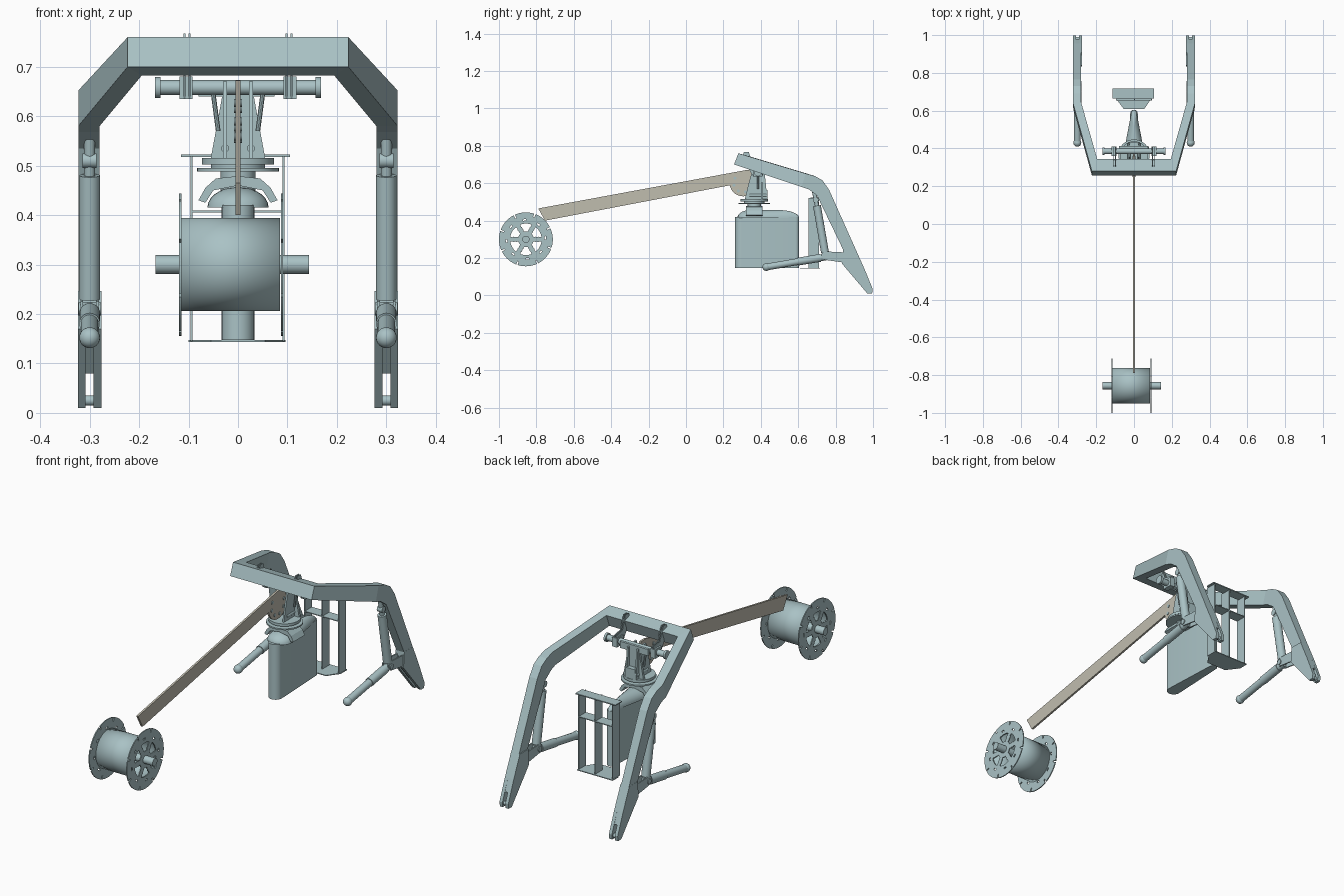
import bpy, bmesh, math
from mathutils import Vector

if "Cube" in bpy.data.objects:
    bpy.data.objects.remove(bpy.data.objects["Cube"])


def material(name, rgb):
    m = bpy.data.materials.new(name)
    m.use_nodes = True
    m.diffuse_color = (*rgb, 1)
    m.node_tree.nodes["Principled BSDF"].inputs["Base Color"].default_value = (*rgb, 1)
    return m


STEEL = material("pale teal steel", (0.40, 0.54, 0.56))
BLADE = material("warm grey blade", (0.53, 0.51, 0.43))


def finish(name, bm, mat=STEEL, smooth=False):
    bmesh.ops.recalc_face_normals(bm, faces=bm.faces)
    me = bpy.data.meshes.new(name)
    bm.to_mesh(me)
    bm.free()
    me.materials.append(mat)
    ob = bpy.data.objects.new(name, me)
    bpy.context.collection.objects.link(ob)
    if smooth:
        bpy.ops.object.select_all(action="DESELECT")
        ob.select_set(True)
        bpy.context.view_layer.objects.active = ob
        bpy.ops.object.shade_smooth_by_angle(angle=math.radians(35))
    return ob


def loft(name, rings, mat=STEEL, smooth=False):
    """Skin a row of closed rings and cap both ends."""
    bm = bmesh.new()
    rows = [[bm.verts.new(p) for p in ring] for ring in rings]
    n = len(rows[0])
    for a, b in zip(rows, rows[1:]):
        for i in range(n):
            j = (i + 1) % n
            bm.faces.new((a[i], a[j], b[j], b[i]))
    bm.faces.new(rows[0])
    bm.faces.new(rows[-1])
    return finish(name, bm, mat, smooth)


def prism(name, pts, axis, lo, hi, mat=STEEL, smooth=False):
    """Extrude an outline along one axis (outline uses the other two)."""
    def place(p, d):
        q = list(p)
        q.insert("xyz".index(axis), d)
        return q
    return loft(name, [[place(p, d) for p in pts] for d in (lo, hi)], mat, smooth)


def box(name, x0, x1, y0, y1, z0, z1):
    return prism(name, [(x0, y0), (x1, y0), (x1, y1), (x0, y1)], "z", z0, z1)


def rod(name, a, b, r, seg=24, mat=STEEL):
    a, b = Vector(a), Vector(b)
    q = (b - a).to_track_quat("Z", "Y")
    ring = [q @ Vector((r * math.cos(t), r * math.sin(t), 0))
            for t in (math.tau * i / seg for i in range(seg))]
    return loft(name, [[p + c for p in ring] for c in (a, b)], mat, True)


def ball(name, c, r):
    bm = bmesh.new()
    bmesh.ops.create_uvsphere(bm, u_segments=20, v_segments=12, radius=r)
    bmesh.ops.translate(bm, verts=bm.verts, vec=c)
    return finish(name, bm, smooth=True)


# Main bent frame: outer x, inner x, outer y, inner y, outer z, inner z, drop y, drop z
stations = [
    (.223, .195, .28, .345, .76, .742, -.023, -.06),
    (.323, .28, .64, .645, .652, .652, -.022, -.072),
    (.323, .28, .69, .69, .638, .638, -.035, -.07),
    (.323, .28, .73, .73, .615, .615, -.05, -.065),
    (.323, .28, .765, .765, .565, .565, -.065, -.03),
    (.323, .28, .908, .908, .245, .245, -.068, 0)]


def section(s, sx):
    xo, xi, yo, yi, zo, zi, dy, dz = s
    return [(sx * xo, yo, zo), (sx * xi, yi, zi),
            (sx * xi, yi + dy, zi + dz), (sx * xo, yo + dy, zo + dz)]


loft("main_frame", [section(s, -1) for s in reversed(stations)]
     + [section(s, 1) for s in stations])

# Feet, lift cylinders, outriggers and axle clamps on both sides
foot = [(.84, .247), (.834, .17), (.97, .01), (.995, .01), (.998, .035), (.955, .14), (.907, .247)]
core = [(.84, .247), (.836, .18), (.92, .08), (.978, .08), (.955, .14), (.907, .247)]
lug = [(.725, .20), (.745, .19), (.85, .175), (.85, .23), (.75, .235), (.725, .225)]
clamp = [(.305, .752), (.31, .767), (.335, .767), (.36, .70), (.41, .69), (.41, .635),
         (.36, .635), (.33, .685)]
for side, s in (("left", 1), ("right", -1)):
    x = .30 * s
    for k, d in enumerate((-.016, .016)):
        prism(f"{side}_foot_plate_{k}", foot, "x", x + d - .008, x + d + .008)
        prism(f"{side}_lug_{k}", lug, "x", x + d - .003, x + d + .003)
        xc = .103 * s + d * .3
        prism(f"{side}_clamp_plate_{k}", clamp, "x", xc - .002, xc + .002)
    prism(f"{side}_foot_core", core, "x", x - .02, x + .02)
    rod(f"{side}_toe_pin", (x - .02, .98, .025), (x + .02, .98, .025), .01)
    rod(f"{side}_cylinder_barrel", (x, .70, .48), (x, .743, .23), .021)
    rod(f"{side}_cylinder_rod", (x, .685, .555), (x, .70, .48), .011)
    rod(f"{side}_cylinder_eye", (x - .014, .693, .51), (x + .014, .693, .51), .015)
    rod(f"{side}_knee_pin", (x - .023, .745, .21), (x + .023, .745, .21), .013)
    rod(f"{side}_outrigger", (x, .755, .207), (x, .43, .152), .018)
    rod(f"{side}_outrigger_sleeve", (x, .72, .201), (x, .60, .181), .021)
    ball(f"{side}_outrigger_tip", (x, .43, .152), .021)
    rod(f"{side}_axle_cap", (.157 * s, .385, .658), (.168 * s, .385, .658), .021)
    box(f"{side}_axle_block", .105 * s - .013, .105 * s + .013, .36, .41, .635, .68)
rod("hanger_axle", (-.16, .385, .658), (.16, .385, .658), .015)

# Hanging head bracket
face = [(-.055, .515), (.055, .515), (.032, .64), (.074, .64), (.074, .672),
        (-.08, .672), (-.08, .64), (-.032, .64)]
prism("head_face_plate", face, "y", .40, .412)
cheek = [(.315, .515), (.435, .515), (.42, .66), (.355, .67), (.335, .60)]
for s in (-1, 1):
    prism("head_cheek", cheek, "x", .026 * s - .004, .026 * s + .004)
    rod("head_strut", (.05 * s, .385, .645), (.04 * s, .385, .57), .005, 10)
    rod("head_roller", (.026 * s, .34, .535), (.026 * s, .43, .535), .008, 12)
box("drive_motor", -.024, .024, .412, .435, .515, .565)

# Slewing ring and gripping yoke
for name, z0, z1, r in (("upper_ring", .502, .515, .073), ("ring_plate", .488, .495, .083),
                        ("ring_spacer", .495, .502, .055), ("swivel_neck", .45, .488, .035)):
    rod(name, (0, .365, z0), (0, .365, z1), r, 40)
arm = [(.0, .479), (.045, .474), (.066, .455), (.08, .43), (.066, .425), (.05, .45), (.0, .46)]
for s in (-1, 1):
    prism("yoke_arm", [(s * px, pz) for px, pz in arm], "y", .32, .41)


# Slim container with a domed teardrop cap
def plan(width, front, rear, rear_width, n=14):
    ring = []
    for w, yc, a0 in ((width, front + width, math.pi), (rear_width, rear - rear_width, 0)):
        ring += [(w * math.cos(a0 + math.pi * i / n), yc + w * math.sin(a0 + math.pi * i / n))
                 for i in range(n + 1)]
    return ring


prism("container", plan(.033, .262, .605, .02), "z", .147, .42, smooth=True)
cap_rings = []
for i in range(7):
    a = math.radians(80) * i / 6
    k = math.cos(a)
    cap_rings.append([(px * k, .40 + (py - .40) * (.45 + .55 * k), .415 + .042 * math.sin(a))
                      for px, py in plan(.062, .275, .605, .014)])
loft("container_cap", cap_rings, smooth=True)

# Rear ladder rack of thin plates
for x in (-.094, .002, .092):
    box("rack_upright", x - .002, x + .002, .655, .711, .145, .52 if x else .41)
box("rack_top", -.115, .105, .665, .717, .518, .523)
box("rack_shelf", -.094, .092, .655, .711, .405, .409)
prism("rack_base", [(-.1, .717), (.096, .717), (.096, .67), (.055, .61), (-.055, .61), (-.1, .67)],
      "z", .143, .147)

# Long blade with a rounded root
arc = [(.305 + .072 * math.cos(a), .602 + .072 * math.sin(a))
       for a in (math.radians(195 + 11 * i) for i in range(15))]
prism("blade", [(-.79, .465), (-.754, .40), (.235, .589)] + arc + [(.36, .67), (.33, .672)],
      "x", -.005, .005, BLADE)
for i in range(6):
    a = math.radians(150 + 45 * i)
    y, z = .305 + .05 * math.cos(a), .602 + .05 * math.sin(a)
    rod("blade_bolt", (-.008, y, z), (.008, y, z), .008, 12)

# Cable reel
CY, CZ = -.856, .30


def flange(name, x):
    """Disc with six windows, small bolt holes and rim slots."""
    seg, radii = 120, (.018, .042, .055, .07, .084, .1, .108, .125, .144)
    bm = bmesh.new()
    rows = [[bm.verts.new((x, CY + r * math.cos(math.tau * i / seg),
                           CZ + r * math.sin(math.tau * i / seg))) for i in range(seg)]
            for r in radii]
    for k in range(len(radii) - 1):
        for i in range(seg):
            off = abs(i % 20 - 9.5)
            window = 1 <= k <= 3 and off < 4 + k
            hole = k == 5 and i % 15 < 3
            slot = k == 7 and i % 15 == 8
            if not (window or hole or slot):
                j = (i + 1) % seg
                bm.faces.new((rows[k][i], rows[k][j], rows[k + 1][j], rows[k + 1][i]))
    loose = [v for v in bm.verts if not v.link_faces]
    bmesh.ops.delete(bm, geom=loose, context="VERTS")
    ob = finish(name, bm)
    mod = ob.modifiers.new("thickness", "SOLIDIFY")
    mod.thickness, mod.offset = .005, 0


flange("reel_flange_right", -.117)
flange("reel_flange_left", .089)
bm = bmesh.new()
bmesh.ops.create_cone(bm, cap_ends=False, segments=56, radius1=.09, radius2=.09, depth=.202)
for v in bm.verts:
    v.co = (v.co.z - .016, CY + v.co.x, CZ + v.co.y)
drum = finish("reel_drum", bm, smooth=True)
drum.modifiers.new("thickness", "SOLIDIFY").thickness = .004
rod("reel_axle", (-.167, CY, CZ), (.144, CY, CZ), .019, 28)
